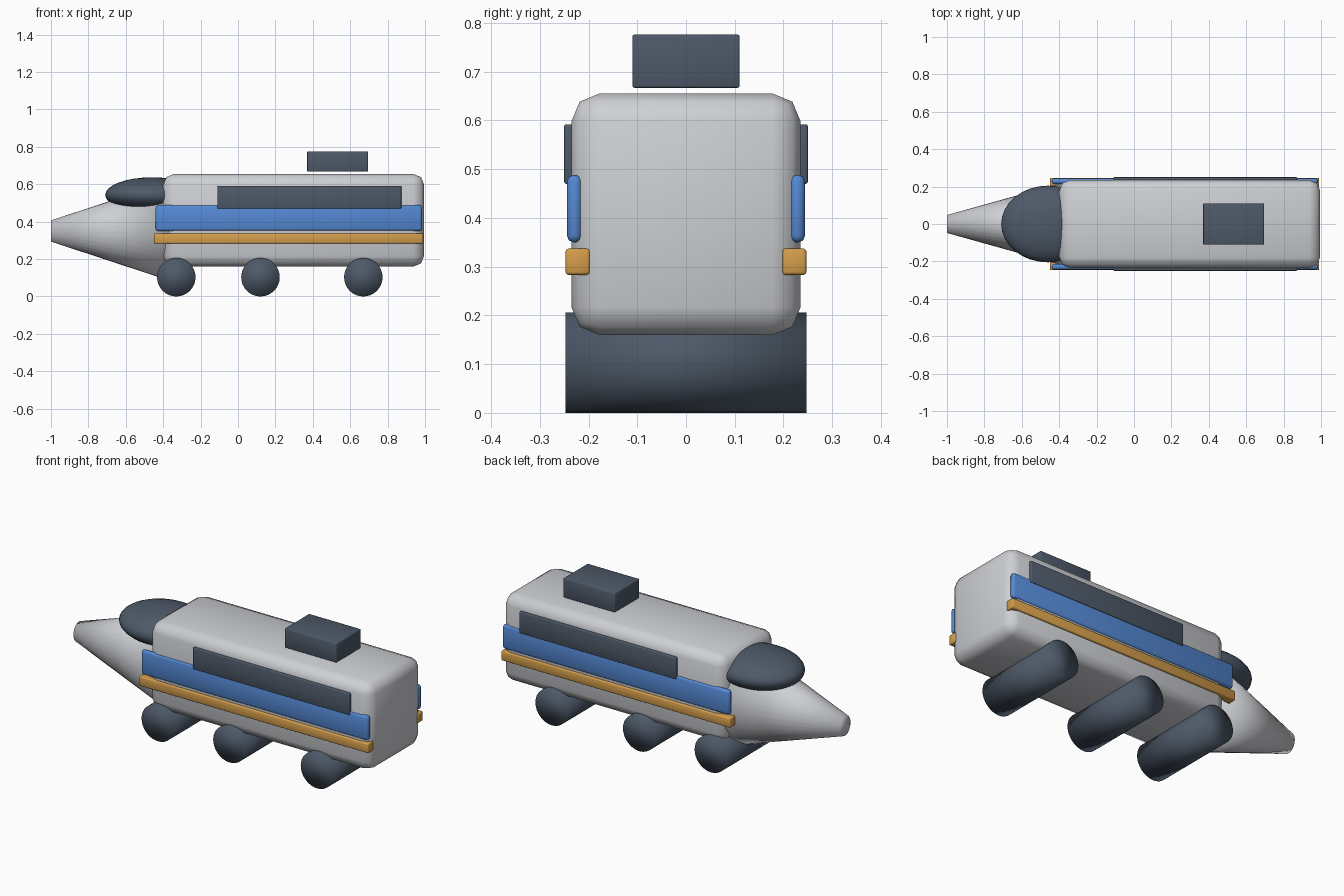
import bpy
import math

if "Cube" in bpy.data.objects:
    bpy.data.objects.remove(bpy.data.objects["Cube"])


def material(name, color):
    m = bpy.data.materials.new(name)
    m.diffuse_color = (*color, 1)
    m.use_nodes = True
    m.node_tree.nodes["Principled BSDF"].inputs["Base Color"].default_value = m.diffuse_color
    return m


grey = material("light_grey", (0.62, 0.63, 0.66))
slate = material("dark_slate", (0.075, 0.10, 0.14))
blue = material("stripe_blue", (0.09, 0.25, 0.66))
amber = material("stripe_amber", (0.66, 0.34, 0.07))


def finish(name, mat):
    ob = bpy.context.object
    ob.name = name
    ob.data.materials.append(mat)
    return ob


def box(name, lo, hi, mat, bevel, segments=2):
    """Bevelled box between two opposite corners."""
    bpy.ops.mesh.primitive_cube_add(size=1, location=[(a + b) / 2 for a, b in zip(lo, hi)])
    ob = finish(name, mat)
    ob.scale = [b - a for a, b in zip(lo, hi)]
    bpy.ops.object.transform_apply(location=False, rotation=False, scale=True)
    mod = ob.modifiers.new("rounded_edges", "BEVEL")
    mod.width, mod.segments = bevel, segments
    bpy.ops.object.modifier_apply(modifier=mod.name)
    bpy.ops.object.shade_smooth_by_angle(angle=math.radians(50))
    return ob


# Main hull
box("hull", (-0.40, -0.235, 0.16), (0.995, 0.235, 0.655), grey, 0.057)

# Tapered nose, slightly taller than wide
nose_back, nose_tip = -0.37, -1.0
bpy.ops.mesh.primitive_cone_add(vertices=32, radius1=0.224, radius2=0.048,
                                depth=nose_back - nose_tip,
                                location=((nose_back + nose_tip) / 2, 0, 0.35),
                                rotation=(0, -math.pi / 2, 0))
nose = finish("nose", grey)
nose.scale = (1.18, 1, 1)
bpy.ops.object.shade_smooth()

# Cockpit canopy
bpy.ops.mesh.primitive_uv_sphere_add(segments=32, ring_count=16, radius=1,
                                     location=(-0.46, 0, 0.543))
canopy = finish("canopy", slate)
canopy.scale = (0.25, 0.205, 0.094)
bpy.ops.object.shade_smooth()

# Full-width rollers
for i, x in enumerate((-0.33, 0.12, 0.67)):
    bpy.ops.mesh.primitive_cylinder_add(vertices=32, radius=0.103, depth=0.494,
                                        location=(x, 0, 0.103),
                                        rotation=(math.pi / 2, 0, 0))
    finish(f"roller_{i + 1}", slate)
    bpy.ops.object.shade_smooth()


# Window bands and stripes on both sides
def side_pair(name, x0, x1, y0, y1, z0, z1, mat, bevel):
    box(name + "_right", (x0, -y1, z0), (x1, -y0, z1), mat, bevel)
    box(name + "_left", (x0, y0, z0), (x1, y1, z1), mat, bevel)


side_pair("window_band", -0.11, 0.873, 0.225, 0.25, 0.47, 0.592, slate, 0.004)
side_pair("upper_stripe", -0.44, 0.984, 0.213, 0.244, 0.35, 0.488, blue, 0.013)
side_pair("lower_stripe", -0.45, 0.99, 0.197, 0.247, 0.283, 0.337, amber, 0.006)

# Roof unit
box("roof_unit", (0.37, -0.11, 0.667), (0.695, 0.11, 0.776), slate, 0.004)
